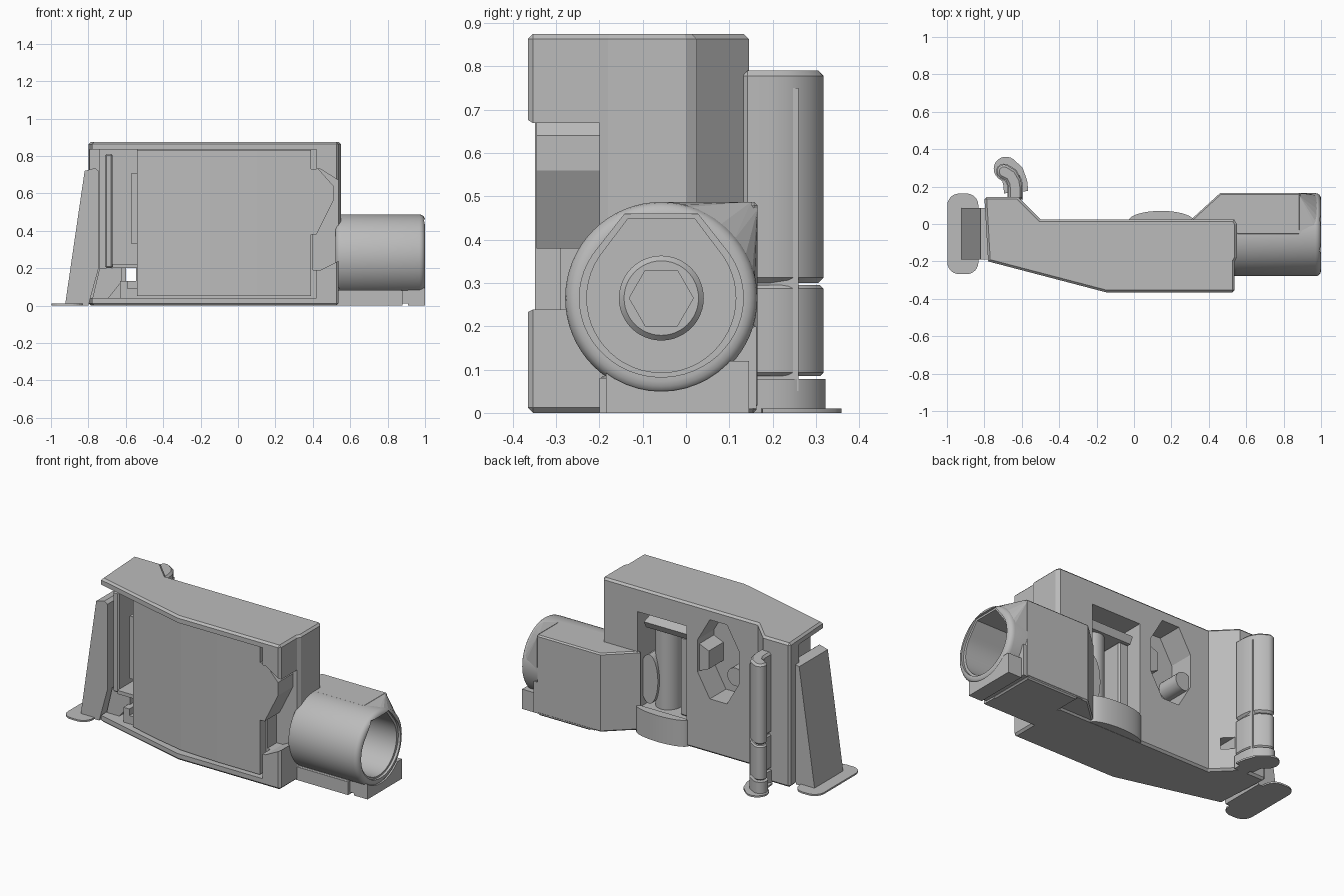
import bpy, bmesh, math
from mathutils import Vector

cube = bpy.data.objects.get("Cube")
if cube:
    bpy.data.objects.remove(cube, do_unlink=True)

GREY = bpy.data.materials.new("light grey")
GREY.use_nodes = True
GREY.diffuse_color = (0.5, 0.5, 0.5, 1)
GREY.node_tree.nodes["Principled BSDF"].inputs["Base Color"].default_value = (0.5, 0.5, 0.5, 1)


def finish(bm, name):
    bmesh.ops.recalc_face_normals(bm, faces=bm.faces)
    mesh = bpy.data.meshes.new(name)
    bm.to_mesh(mesh)
    bm.free()
    mesh.materials.append(GREY)
    ob = bpy.data.objects.new(name, mesh)
    bpy.context.collection.objects.link(ob)
    return ob


def select(ob):
    bpy.ops.object.select_all(action="DESELECT")
    ob.select_set(True)
    bpy.context.view_layer.objects.active = ob


def smooth(ob):
    select(ob)
    bpy.ops.object.shade_smooth_by_angle(angle=math.radians(32))


def prism(name, pts, lo, hi, axis="z", bevel=0.0, segments=1):
    """Extrude a flat outline along an axis, optionally bevelling its rims."""
    place = {"z": lambda u, v, h: (u, v, h),
             "y": lambda u, v, h: (u, h, v),
             "x": lambda u, v, h: (h, u, v)}[axis]
    bm = bmesh.new()
    base = bm.faces.new([bm.verts.new(place(u, v, lo)) for u, v in pts])
    top = bmesh.ops.extrude_face_region(bm, geom=[base])["geom"]
    shift = Vector(place(0, 0, hi - lo))
    bmesh.ops.translate(bm, vec=shift, verts=[g for g in top if isinstance(g, bmesh.types.BMVert)])
    bmesh.ops.recalc_face_normals(bm, faces=bm.faces)
    if bevel:
        rims = [e for e in bm.edges if e.calc_face_angle(0) > 1.3]
        bmesh.ops.bevel(bm, geom=rims, offset=bevel, segments=segments,
                        profile=0.5, affect="EDGES")
    return finish(bm, name)


def box(name, x0, x1, y0, y1, z0, z1, bevel=0.0):
    return prism(name, [(x0, y0), (x1, y0), (x1, y1), (x0, y1)], z0, z1, "z", bevel)


def arc(cx, cy, rx, ry, a0=0, a1=360, n=48):
    steps = n if a1 - a0 >= 360 else n - 1
    angles = [math.radians(a0 + (a1 - a0) * i / steps) for i in range(n)]
    return [(cx + rx * math.cos(a), cy + ry * math.sin(a)) for a in angles]


def stroke(path, width):
    """Outline of a thick line with a rounded far end."""
    left, right = [], []
    p = [Vector(q) for q in path]
    for i, q in enumerate(p):
        d = (p[min(i + 1, len(p) - 1)] - p[max(i - 1, 0)]).normalized()
        n = Vector((-d.y, d.x)) * width / 2
        left.append(tuple(q + n))
        right.append(tuple(q - n))
    d = p[-1] - p[-2]
    a = math.degrees(math.atan2(d.y, d.x))
    cap = arc(p[-1].x, p[-1].y, width / 2, width / 2, a - 90, a + 90, 12)
    return right[:-1] + cap + left[:-1][::-1]


def cut(ob, *cutters):
    for c in cutters:
        c.hide_render = True
        mod = ob.modifiers.new("cut", "BOOLEAN")
        mod.operation = "DIFFERENCE"
        mod.solver = "EXACT"
        mod.object = c
        select(ob)
        bpy.ops.object.modifier_apply(modifier=mod.name)
        bpy.data.objects.remove(c, do_unlink=True)


def hull(name, pts):
    bm = bmesh.new()
    for p in pts:
        bm.verts.new(p)
    bmesh.ops.convex_hull(bm, input=bm.verts)
    return finish(bm, name)


# Main housing with its recesses
body = prism("housing", [(-0.80, 0.145), (-0.62, 0.145), (-0.50, 0.025), (0.535, 0.025),
                         (0.55, 0.0), (0.55, -0.18), (0.538, -0.2), (0.538, -0.365),
                         (-0.15, -0.365), (-0.78, -0.2)], 0, 0.875, "z", 0.012)
cut(body,
    prism("front_recess", [(-1, -0.6), (0.42, -0.6), (0.42, -0.29), (0.39, -0.29),
                           (-0.54, -0.2), (-0.54, 0.0), (-0.74, 0.0),
                           (-0.74, 0.05), (-1, 0.05)], 0.04, 0.835),
    prism("corner_notch", [(0.40, 0.19), (0.44, 0.19), (0.60, 0.27), (0.60, 0.63),
                           (0.44, 0.73), (0.40, 0.73)], -0.6, -0.2, "y"),
    box("slot_hole", -0.60, -0.545, -0.5, 0.3, 0.13, 0.2),
    box("clamp_window", -0.02, 0.31, -0.22, 0.2, 0.14, 0.73),
    prism("octagon_window", arc(-0.235, 0.57, 0.15, 0.26, 22.5, 382.5, 8), -0.13, 0.2, "y"))

# Front label plate
prism("label_plate", [(-0.54, -0.238), (-0.35, -0.29), (-0.15, -0.335), (0.1, -0.348),
                      (0.39, -0.348), (0.39, -0.27), (-0.54, -0.15)], 0.05, 0.832)
prism("corner_wedge", [(0.39, 0.73), (0.43, 0.73), (0.51, 0.64), (0.51, 0.56),
                       (0.42, 0.38), (0.39, 0.38)], -0.345, -0.19, "y")

# Latch inside the open end
box("latch_bar", -0.71, -0.67, -0.19, 0.01, 0.2, 0.81, 0.008)
box("latch_rail", -0.67, -0.53, -0.2, 0.01, 0.2, 0.222)
box("latch_panel", -0.57, -0.535, -0.225, -0.1, 0.33, 0.71)
prism("latch_step", [(-0.78, 0.03), (-0.70, 0.03), (-0.62, 0.13), (-0.62, 0.2), (-0.74, 0.2)],
      -0.15, 0.01, "y")
prism("latch_catch", [(-0.63, 0.03), (-0.54, 0.03), (-0.54, 0.09), (-0.59, 0.09),
                      (-0.59, 0.13), (-0.63, 0.13)], -0.2, -0.1, "y")

# Tapered end fin and its foot
prism("end_fin", [(-0.925, 0.0), (-0.80, 0.0), (-0.745, 0.2), (-0.745, 0.72),
                  (-0.765, 0.735), (-0.82, 0.72)], -0.19, 0.085, "y")
foot = []
for cx, cy, a in ((-0.895, 0.1, 90), (-0.935, 0.1, 90), (-0.935, -0.205, 180), (-0.895, -0.205, 270)):
    start = 0 if (cx, cy) == (-0.895, 0.1) else a
    foot += arc(cx, cy, 0.063, 0.063, start, start + 90, 7)
prism("fin_foot", foot, 0, 0.01)

# Curved rear hook in stacked sections
hook = [(-0.635, 0.13), (-0.635, 0.19), (-0.64, 0.225), (-0.66, 0.26), (-0.695, 0.28)]
for name, z0, z1, w, b in (("hook_upper", 0.3, 0.79, 0.075, 0.012),
                           ("hook_lower", 0.085, 0.295, 0.075, 0.008),
                           ("hook_base", 0.0, 0.078, 0.085, 0)):
    smooth(prism(name, stroke(hook, w), z0, z1, "z", b))
box("hook_core", -0.66, -0.61, 0.14, 0.26, 0.05, 0.75)
smooth(prism("hook_foot", stroke([(-0.63, 0.17), (-0.635, 0.22), (-0.65, 0.265), (-0.685, 0.295)],
                                 0.13), 0, 0.01))

# Round side socket with its squared back
CY, CZ, R = -0.057, 0.265, 0.222
barrel = prism("socket_barrel", arc(CY, CZ, R, R, n=64), 0.52, 1.0, "x", 0.03, 4)
bore = arc(CY, CZ, 0.172, 0.172, -220, 40, 40) + [(0.02, 0.448), (-0.134, 0.448)]
bore_lip = [(CY + (y - CY) * 1.1, CZ + (z - CZ) * 1.06) for y, z in bore]
cut(barrel, prism("bore", bore, 0.62, 1.1, "x"), prism("bore_lip", bore_lip, 0.985, 1.1, "x"))
smooth(barrel)

block = prism("socket_block", [(0.29, 0.01), (0.46, 0.165), (0.89, 0.165), (0.89, -0.06),
                               (0.55, -0.06), (0.50, 0.01)], 0.01, 0.487, "z", 0.008)
cut(block, prism("block_bore", arc(CY, CZ, 0.2, 0.2), 0.6, 1.2, "x"))
# Tapered corner joining the squared back to the round rim
corner = hull("socket_corner", [(0.885, y, z) for y, z in ((0.165, 0.47), (0.15, 0.487), (-0.05, 0.487),
                                                           (0.165, 0.27), (0.08, 0.4))]
              + [(0.985, y, z) for y, z in arc(CY, CZ, R - 0.008, R - 0.008, 0, 90, 8)])
cut(corner, prism("corner_bore", arc(CY, CZ, 0.2, 0.2), 0.6, 1.2, "x"))

# Socket base and end foot
base = box("socket_base", 0.53, 0.88, -0.2, 0.163, 0.0, 0.085, 0.008)
end_foot = box("socket_foot", 0.91, 1.0, -0.185, 0.145, 0.0, 0.12)
prism("socket_web", [(-0.18, 0.01), (0.163, 0.01), (0.163, 0.2), (-0.18, 0.13)], 0.5, 0.91, "x")
web = bpy.data.objects["socket_web"]
for part in (web, end_foot, base):
    cut(part, prism("clearance", arc(CY, CZ, 0.215, 0.215), 0.56, 1.2, "x"))
prism("front_base_rail", [(0.5, -0.2), (0.88, -0.2), (0.88, -0.12), (0.5, -0.12)], 0.0, 0.08)

# Screw head deep in the socket
screw = prism("screw_head", arc(CY, CZ, 0.098, 0.098), 0.61, 0.72, "x", 0.012)
cut(screw, prism("hex_drive", arc(CY, CZ, 0.074, 0.074, n=6), 0.65, 0.8, "x"))
smooth(screw)

# Clamp inside the rear window
smooth(prism("clamp_post", arc(0.2, -0.13, 0.075, 0.085, n=32), 0.13, 0.62))
prism("clamp_ledge", [(-0.22, 0.62), (-0.03, 0.62), (-0.01, 0.66), (-0.22, 0.73)],
      0.0, 0.29, "x")
box("clamp_guide", 0.0, 0.07, -0.22, -0.04, 0.14, 0.62, 0.01)
smooth(prism("clamp_cheek", arc(0.27, 0.31, 0.06, 0.15, n=24), -0.2, -0.03, "y"))
smooth(prism("rear_lip", arc(0.145, 0.015, 0.175, 0.055, 0, 180, 20), 0.0, 0.16))

# Bosses inside the octagonal rear opening
smooth(prism("opening_boss", arc(-0.34, 0.5, 0.055, 0.055, n=24), -0.13, 0.01, "y"))
prism("opening_block", [(-0.16, 0.5), (-0.09, 0.47), (-0.09, 0.64), (-0.16, 0.61)],
      -0.13, 0.01, "y")
